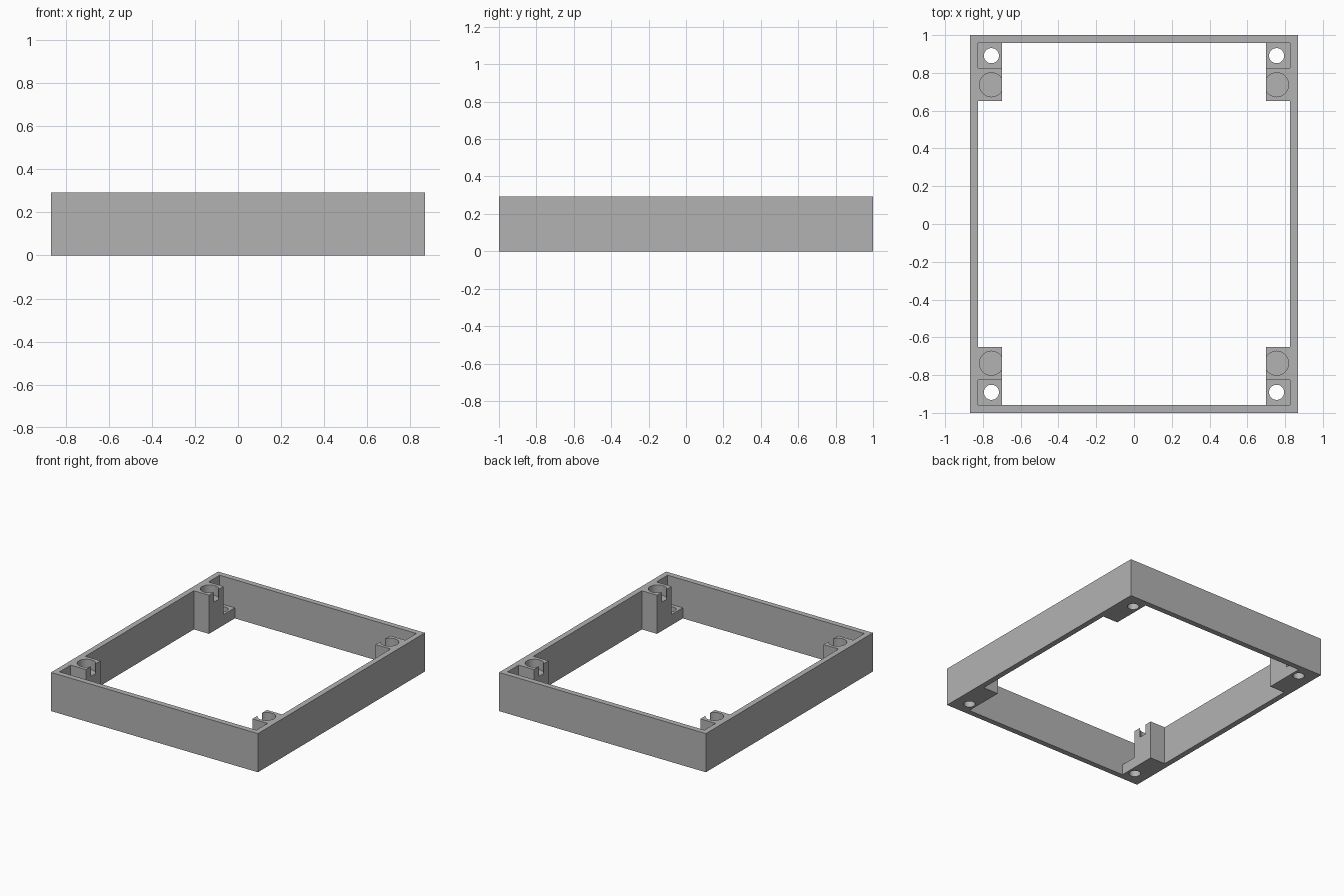
import bpy, bmesh

if "Cube" in bpy.data.objects:
    bpy.data.objects.remove(bpy.data.objects["Cube"])

HX, HY, H = 0.867, 1.0, 0.293      # outer half sizes and height
IX, IY = 0.825, 0.958              # inner wall faces
PX, PY = 0.698, 0.65               # inner edges of the corner posts
POCKET_Y, PLATE = 0.825, 0.08      # pocket start and screw plate thickness
CX = 0.755                         # hole centre line

grey = bpy.data.materials.new("plain grey")
grey.diffuse_color = (0.45, 0.45, 0.45, 1)
grey.use_nodes = True
grey.node_tree.nodes["Principled BSDF"].inputs["Base Color"].default_value = grey.diffuse_color


def prism(name, pts, z0, z1):
    """Extrude a flat counter-clockwise outline between two heights."""
    bm = bmesh.new()
    face = bm.faces.new([bm.verts.new((x, y, z0)) for x, y in pts])
    ext = bmesh.ops.extrude_face_region(bm, geom=[face])
    top = [v for v in ext["geom"] if isinstance(v, bmesh.types.BMVert)]
    bmesh.ops.translate(bm, verts=top, vec=(0, 0, z1 - z0))
    bmesh.ops.recalc_face_normals(bm, faces=bm.faces)
    me = bpy.data.meshes.new(name)
    bm.to_mesh(me)
    bm.free()
    ob = bpy.data.objects.new(name, me)
    bpy.context.collection.objects.link(ob)
    return ob


def rect(x0, y0, x1, y1):
    return [(x0, y0), (x1, y0), (x1, y1), (x0, y1)]


def box(name, sx, sy, x0, y0, x1, y1, z0, z1):
    xs, ys = sorted((sx * x0, sx * x1)), sorted((sy * y0, sy * y1))
    return prism(name, rect(xs[0], ys[0], xs[1], ys[1]), z0, z1)


def cylinder(name, x, y, r, z0, z1):
    bpy.ops.mesh.primitive_cylinder_add(vertices=48, radius=r, depth=z1 - z0,
                                        location=(x, y, (z0 + z1) / 2))
    bpy.context.object.name = name
    return bpy.context.object


def cut(target, cutter):
    mod = target.modifiers.new("cut", 'BOOLEAN')
    mod.operation, mod.solver, mod.object = 'DIFFERENCE', 'EXACT', cutter
    bpy.context.view_layer.objects.active = target
    bpy.ops.object.modifier_apply(modifier=mod.name)
    bpy.data.objects.remove(cutter, do_unlink=True)


# Solid block, opened by a cavity whose outline leaves four corner posts
frame = prism("case_frame", rect(-HX, -HY, HX, HY), 0, H)
cavity = [(PX, -IY), (PX, -PY), (IX, -PY), (IX, PY), (PX, PY), (PX, IY),
          (-PX, IY), (-PX, PY), (-IX, PY), (-IX, -PY), (-PX, -PY), (-PX, -IY)]
cut(frame, prism("cavity_cutter", cavity, -0.1, H + 0.1))

# Each corner: pocket above a thin plate, screw hole, blind round socket
for sx in (-1, 1):
    for sy in (-1, 1):
        cut(frame, box("pocket_cutter", sx, sy, PX - 0.05, POCKET_Y, IX, IY, PLATE, H + 0.1))
        cut(frame, cylinder("screw_cutter", sx * CX, sy * 0.891, 0.04, -0.1, H + 0.1))
        cut(frame, cylinder("socket_cutter", sx * CX, sy * 0.737, 0.0635, H - 0.075, H + 0.1))

frame.data.materials.clear()
frame.data.materials.append(grey)
for p in frame.data.polygons:
    p.material_index = 0

# Smooth the round holes, keep all corners sharp
bpy.ops.object.select_all(action='DESELECT')
frame.select_set(True)
bpy.context.view_layer.objects.active = frame
bpy.ops.object.shade_smooth_by_angle(angle=0.5)
